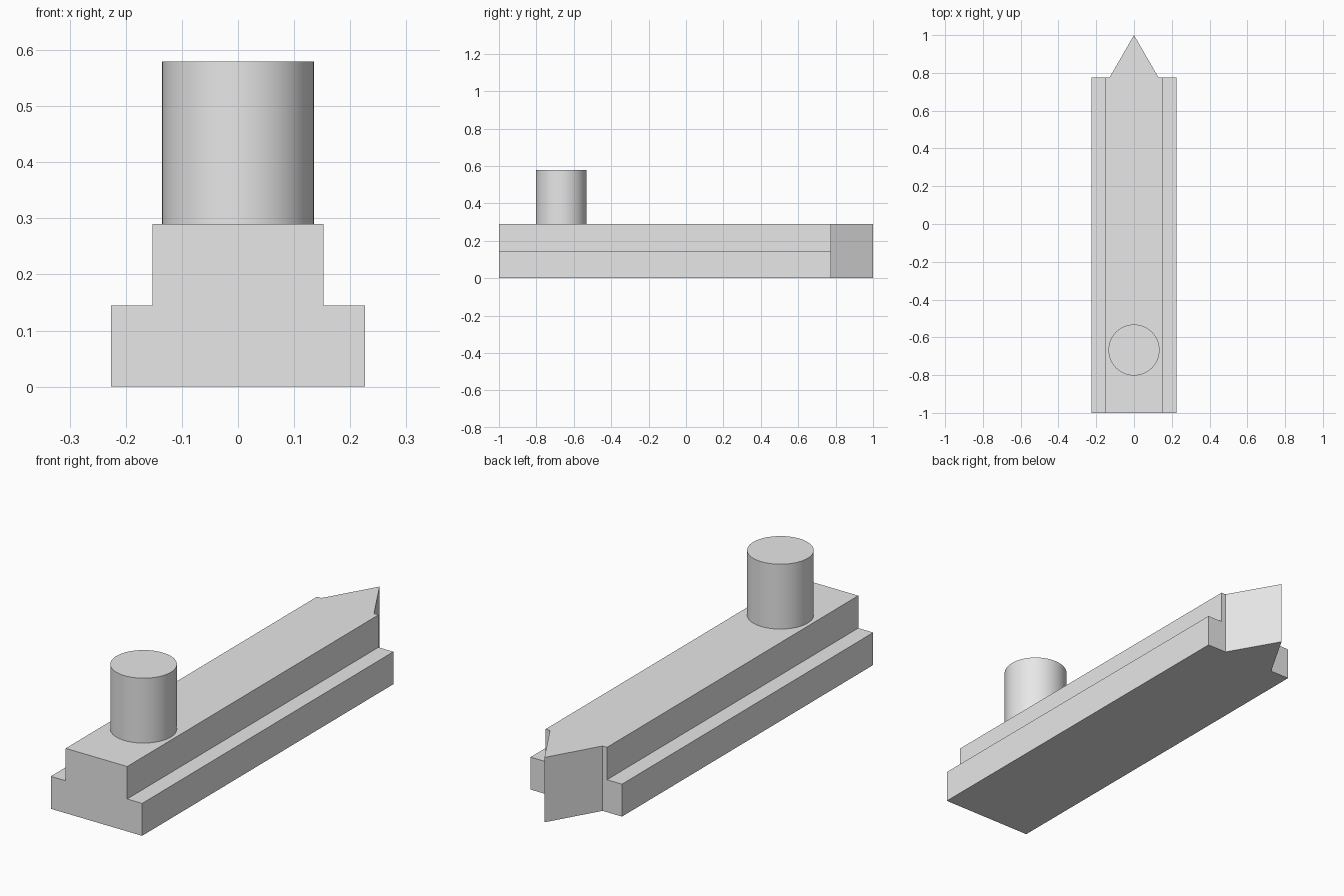
import bpy
import bmesh
from math import radians
from mathutils import Vector

cube = bpy.data.objects.get("Cube")
if cube:
    bpy.data.objects.remove(cube, do_unlink=True)

# Single plain grey
grey = bpy.data.materials.new("plain grey")
grey.use_nodes = True
grey.diffuse_color = (0.8, 0.8, 0.8, 1)
grey.node_tree.nodes["Principled BSDF"].inputs["Base Color"].default_value = (0.8, 0.8, 0.8, 1)

FRONT, SHOULDER, TIP = -1.0, 0.775, 1.0
STEP, DECK = 0.145, 0.29


def extrude_profile(name, points, direction):
    """Solid made by sweeping a flat outline along a direction."""
    bm = bmesh.new()
    face = bm.faces.new([bm.verts.new(p) for p in points])
    result = bmesh.ops.extrude_face_region(bm, geom=[face], use_keep_orig=True)
    moved = [g for g in result["geom"] if isinstance(g, bmesh.types.BMVert)]
    bmesh.ops.translate(bm, verts=moved, vec=Vector(direction))
    bmesh.ops.recalc_face_normals(bm, faces=bm.faces)
    mesh = bpy.data.meshes.new(name)
    bm.to_mesh(mesh)
    bm.free()
    mesh.materials.append(grey)
    obj = bpy.data.objects.new(name, mesh)
    bpy.context.collection.objects.link(obj)
    return obj


# Stepped bar: half section mirrored across x
half = [(0.226, 0), (0.226, STEP), (0.152, STEP), (0.152, DECK)]
section = half + [(-x, z) for x, z in reversed(half)]
extrude_profile("stepped_bar", [(x, FRONT, z) for x, z in section],
                (0, SHOULDER - FRONT, 0))

# Pointed end
extrude_profile("pointed_tip",
                [(-0.13, SHOULDER, 0), (0.13, SHOULDER, 0), (0, TIP, 0)],
                (0, 0, DECK))

# Round upright knob
bpy.ops.mesh.primitive_cylinder_add(vertices=64, radius=0.135, depth=0.29,
                                    location=(0, -0.667, DECK + 0.145))
knob = bpy.context.object
knob.name = "round_knob"
knob.data.materials.append(grey)
bpy.ops.object.shade_smooth_by_angle(angle=radians(30))
